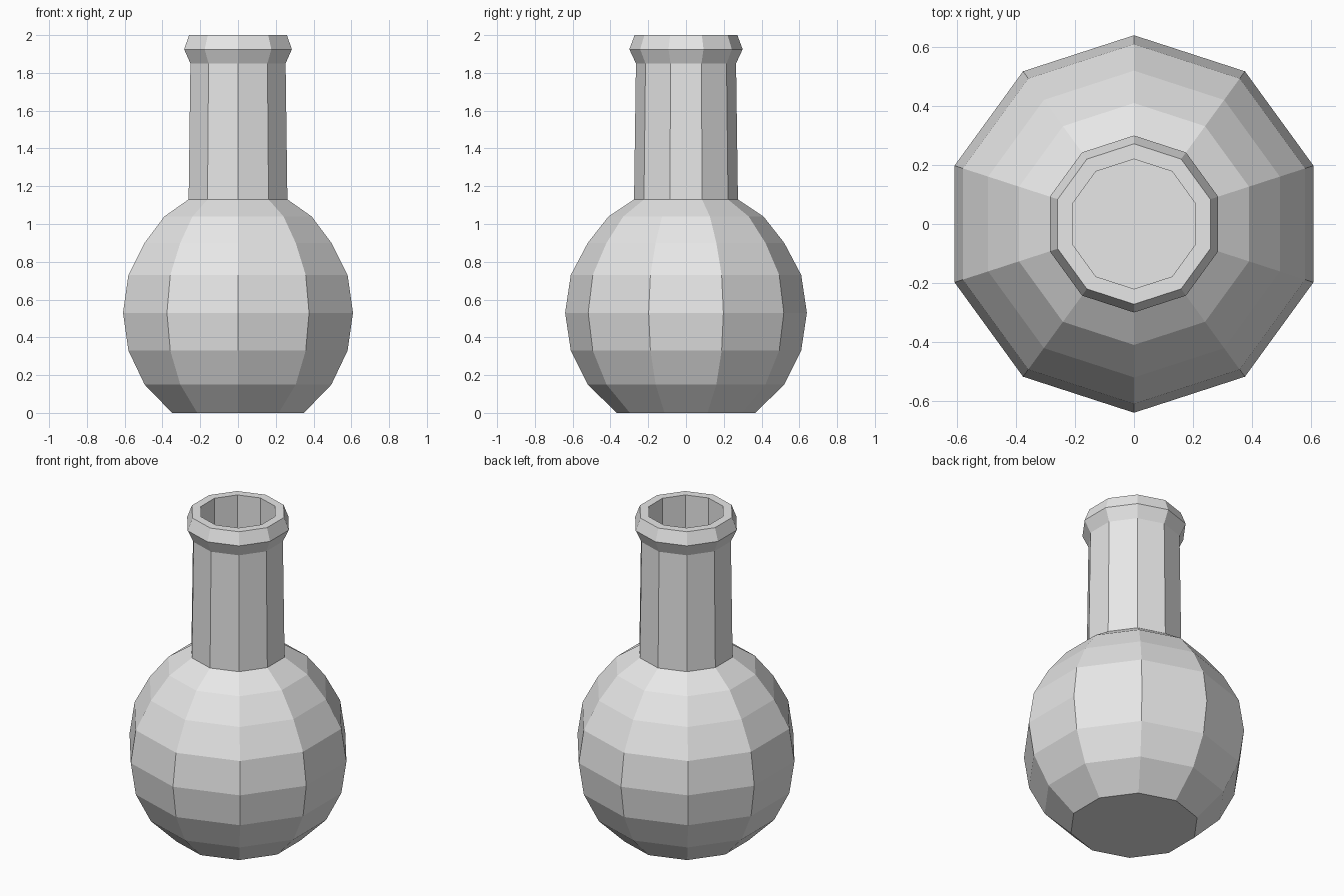
import bpy
import bmesh
import math

SIDES = 10

cube = bpy.data.objects.get("Cube")
if cube:
    bpy.data.objects.remove(cube)

grey = bpy.data.materials.new("light grey")
grey.use_nodes = True
colour = (0.8, 0.8, 0.8, 1)
grey.diffuse_color = colour
grey.node_tree.nodes["Principled BSDF"].inputs["Base Color"].default_value = colour


def lathe(name, profile):
    """Turn (radius, height) pairs into a faceted solid with closed ends."""
    bm = bmesh.new()
    rings = []
    for radius, z in profile:
        # One corner of every ring points straight to the front
        angles = [2 * math.pi * i / SIDES - math.pi / 2 for i in range(SIDES)]
        rings.append([bm.verts.new((radius * math.cos(a), radius * math.sin(a), z))
                      for a in angles])
    for low, high in zip(rings, rings[1:]):
        for i in range(SIDES):
            j = (i + 1) % SIDES
            bm.faces.new((low[i], low[j], high[j], high[i]))
    bm.faces.new(list(reversed(rings[0])))
    bm.faces.new(rings[-1])
    mesh = bpy.data.meshes.new(name)
    bm.to_mesh(mesh)
    bm.free()
    mesh.materials.append(grey)
    obj = bpy.data.objects.new(name, mesh)
    bpy.context.collection.objects.link(obj)
    return obj


# Round body, straight neck, flared lip, then the hollow inside the neck
body = [(0.367, 0), (0.52, 0.15), (0.61, 0.33), (0.64, 0.53),
        (0.61, 0.73), (0.52, 0.9), (0.41, 1.04), (0.275, 1.13)]
neck_and_lip = [(0.265, 1.85), (0.3, 1.925), (0.272, 2)]
hollow = [(0.22, 2), (0.22, 1.13)]
lathe("round_bottle", body + neck_and_lip + hollow)
